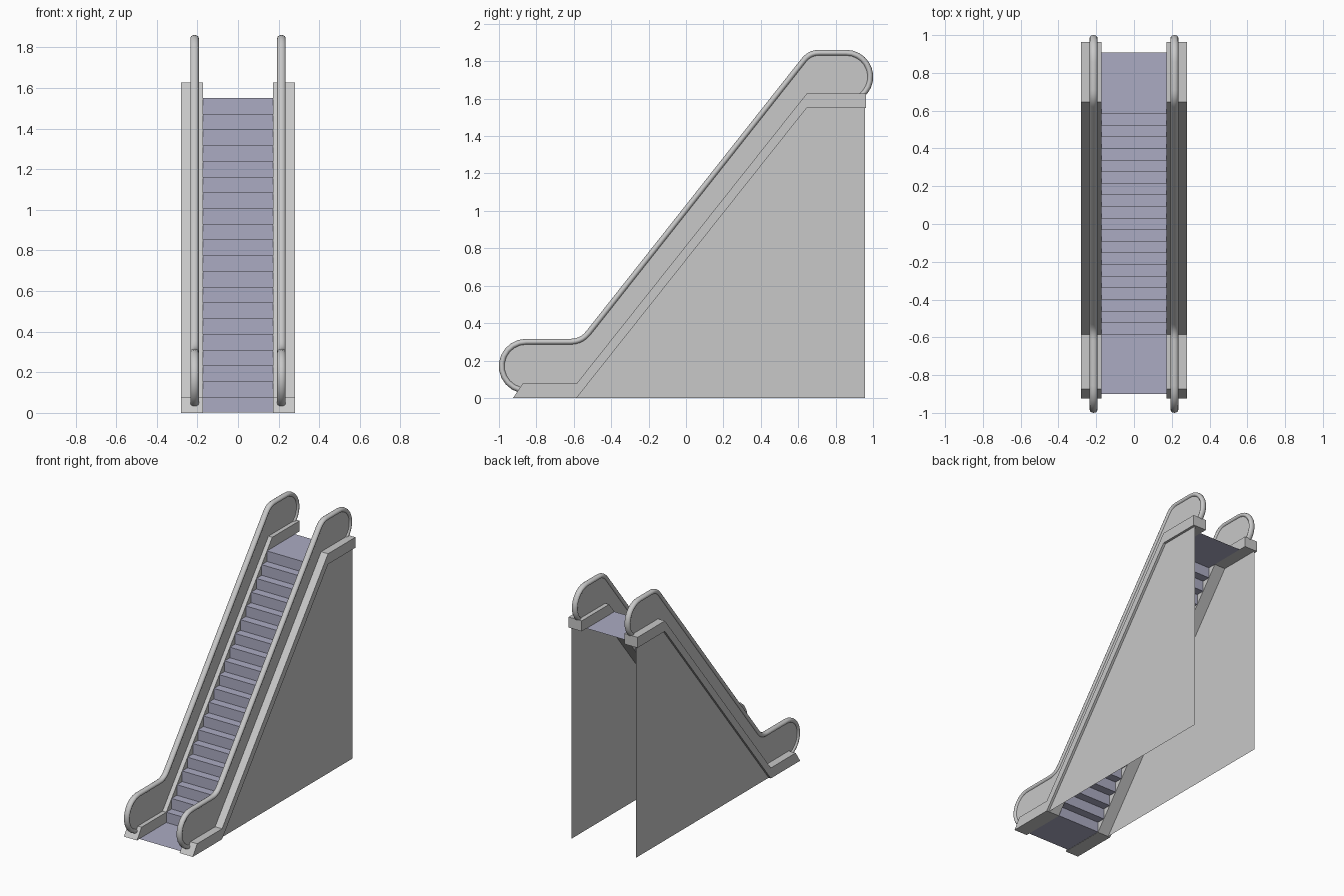
import bpy, bmesh, math
from mathutils import Vector

cube = bpy.data.objects.get("Cube")
if cube:
    bpy.data.objects.remove(cube, do_unlink=True)


def material(name, rgb):
    m = bpy.data.materials.new(name)
    m.use_nodes = True
    m.diffuse_color = (*rgb, 1)
    m.node_tree.nodes["Principled BSDF"].inputs["Base Color"].default_value = (*rgb, 1)
    return m


GREY = material("light grey", (0.58, 0.58, 0.58))
LAVENDER = material("lavender grey", (0.41, 0.41, 0.54))


def finish(name, bm, mat, smooth=False):
    bmesh.ops.recalc_face_normals(bm, faces=bm.faces)
    mesh = bpy.data.meshes.new(name)
    bm.to_mesh(mesh)
    bm.free()
    mesh.materials.append(mat)
    obj = bpy.data.objects.new(name, mesh)
    bpy.context.collection.objects.link(obj)
    if smooth:
        bpy.ops.object.select_all(action='DESELECT')
        obj.select_set(True)
        bpy.context.view_layer.objects.active = obj
        bpy.ops.object.shade_smooth_by_angle(angle=math.radians(40))
    return obj


def slab(name, profile, x0, x1, mat):
    """Extrude a closed side profile (y, z) from x0 to x1; a flat sheet if equal."""
    bm = bmesh.new()
    face = bm.faces.new([bm.verts.new((x0, y, z)) for y, z in profile])
    if x0 != x1:
        ext = bmesh.ops.extrude_face_region(bm, geom=[face])["geom"]
        verts = [v for v in ext if isinstance(v, bmesh.types.BMVert)]
        bmesh.ops.translate(bm, verts=verts, vec=(x1 - x0, 0, 0))
    return finish(name, bm, mat)


def sheet(name, line, half, mat):
    """Folded sheet across the width, following an open side line (y, z)."""
    bm = bmesh.new()
    rows = [[bm.verts.new((s * half, y, z)) for s in (-1, 1)] for y, z in line]
    for a, b in zip(rows, rows[1:]):
        bm.faces.new((a[0], a[1], b[1], b[0]))
    return finish(name, bm, mat)


def sweep(name, path, cx, rx, rn, mat, sides=12):
    """Sweep an oval section along a path in the side plane."""
    pts = [Vector(p) for p in path]
    bm = bmesh.new()
    rings = []
    for i, p in enumerate(pts):
        t = Vector((0, 0))
        if i > 0:
            t += (p - pts[i - 1]).normalized()
        if i < len(pts) - 1:
            t += (pts[i + 1] - p).normalized()
        t.normalize()
        n = Vector((-t.y, t.x))
        ring = []
        for k in range(sides):
            a = math.tau * k / sides
            q = p + n * rn * math.sin(a)
            ring.append(bm.verts.new((cx + rx * math.cos(a), q.x, q.y)))
        rings.append(ring)
    for a, b in zip(rings, rings[1:]):
        for k in range(sides):
            j = (k + 1) % sides
            bm.faces.new((a[k], a[j], b[j], b[k]))
    bm.faces.new(rings[0])
    bm.faces.new(rings[-1])
    return finish(name, bm, mat, True)


def arc(cy, cz, r, a0, a1, n=10):
    angles = [math.radians(a0 + (a1 - a0) * i / n) for i in range(n + 1)]
    return [(cy + r * math.cos(a), cz + r * math.sin(a)) for a in angles]


def rounded(corner, before, after, size, n=5):
    c, p, q = Vector(corner), Vector(before), Vector(after)
    p = c + (p - c).normalized() * size
    q = c + (q - c).normalized() * size
    ts = [i / n for i in range(n + 1)]
    return [tuple(p * (1 - t) ** 2 + c * 2 * t * (1 - t) + q * t * t) for t in ts]


# Main dimensions
FOOT, HEAD, TOP = -0.585, 0.645, 1.55
CURB, REAR = 0.077, 0.963
IN, OUT, RAIL_X = 0.173, 0.28, 0.214

# Handrail centre line: lower loop, incline, upper loop
low, high = (-0.558, 0.30), (0.662, 1.845)
rail = arc(-0.855, 0.17, 0.13, 255, 90)
rail += rounded(low, rail[-1], high, 0.06)
rail += rounded(high, low, (0.857, 1.845), 0.05)
rail += arc(0.857, 1.717, 0.128, 90, -52)

panel = rail + [(0.93, 1.58), (HEAD, 1.58), (FOOT, 0.04), (-0.88, 0.03)]
curb = [(-0.925, 0), (FOOT, 0), (HEAD, TOP), (REAR, TOP), (REAR, TOP + CURB),
        (HEAD, TOP + CURB), (FOOT, CURB), (-0.873, CURB)]
wall = [(FOOT, 0), (HEAD, TOP), (REAR - 0.006, TOP), (REAR - 0.006, 0)]

# Both sides: curb, outer wall, balustrade panel and handrail
for side, s in (("left", 1), ("right", -1)):
    slab(side + "_curb", curb, s * IN, s * OUT, GREY)
    slab(side + "_outer_wall", wall, s * (OUT - 0.018), s * (OUT - 0.018), GREY)
    slab(side + "_balustrade_panel", panel, s * (RAIL_X - 0.01), s * (RAIL_X + 0.01), GREY)
    sweep(side + "_handrail", rail, s * RAIL_X, 0.021, 0.016, GREY)

# Steps: a folded sheet of risers and treads with a landing at each end
STEPS = 20
rise, run = TOP / STEPS, (HEAD - FOOT) / STEPS
line = [(-0.9, 0.002)]
for i in range(STEPS):
    y = FOOT + i * run
    line += [(y, max(i * rise, 0.002)), (y, (i + 1) * rise)]
line.append((0.907, TOP))
sheet("steps_and_landings", line, IN, LAVENDER)
